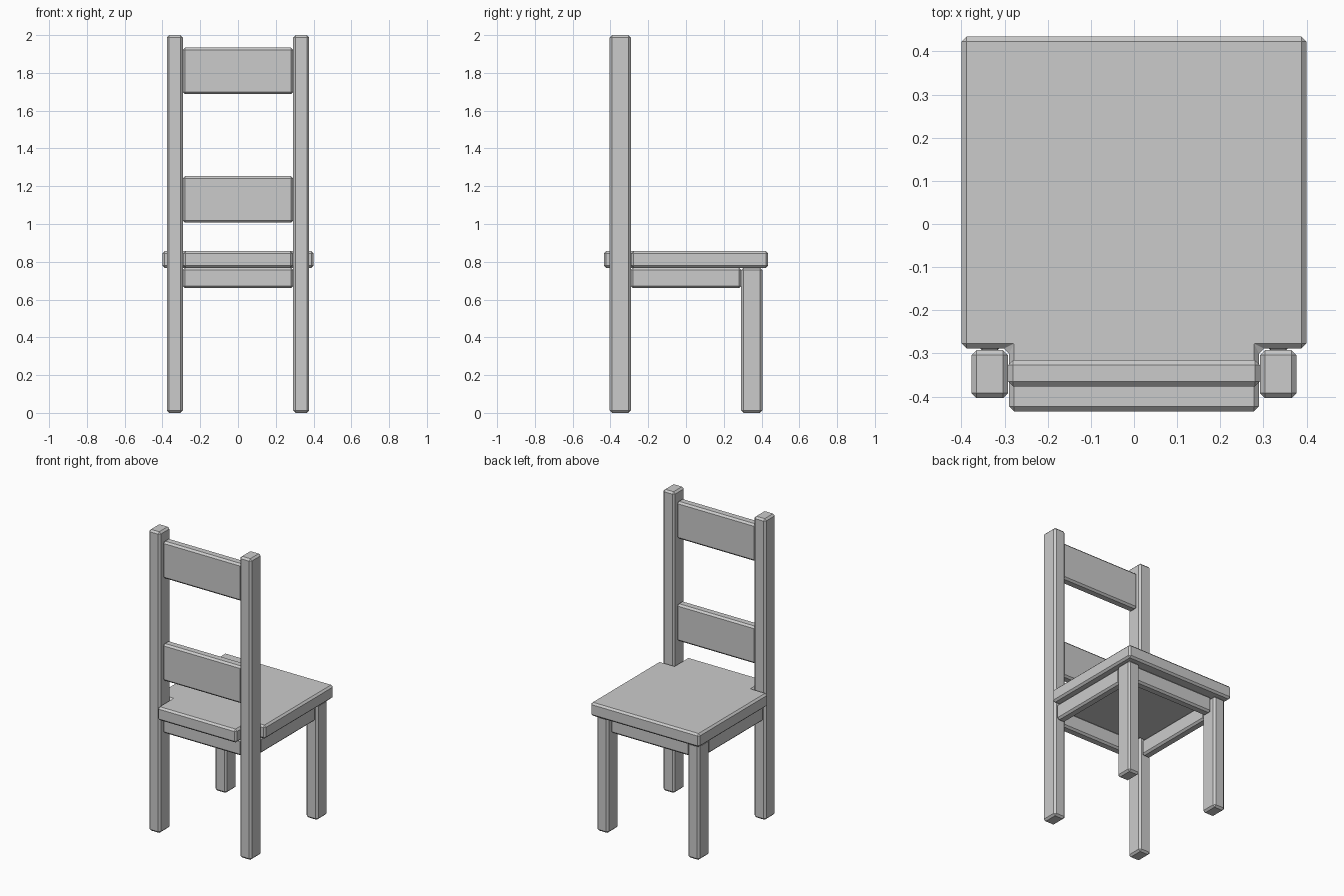
import bpy
import bmesh

cube = bpy.data.objects.get("Cube")
if cube:
    bpy.data.objects.remove(cube, do_unlink=True)

BEVEL = 0.012

grey = bpy.data.materials.new("plain_grey")
grey.use_nodes = True
grey.diffuse_color = (0.6, 0.6, 0.6, 1)
grey.node_tree.nodes["Principled BSDF"].inputs["Base Color"].default_value = (0.6, 0.6, 0.6, 1)


def prism(name, outline, z0, z1):
    """Extrude a flat outline upward and chamfer every edge."""
    bm = bmesh.new()
    base = bm.faces.new([bm.verts.new((x, y, z0)) for x, y in outline])
    top = bmesh.ops.extrude_face_region(bm, geom=[base])["geom"]
    for v in top:
        if isinstance(v, bmesh.types.BMVert):
            v.co.z = z1
    bmesh.ops.recalc_face_normals(bm, faces=bm.faces)
    mesh = bpy.data.meshes.new(name)
    bm.to_mesh(mesh)
    bm.free()
    mesh.materials.append(grey)
    obj = bpy.data.objects.new(name, mesh)
    bpy.context.collection.objects.link(obj)
    chamfer = obj.modifiers.new("chamfer", "BEVEL")
    chamfer.width = BEVEL
    chamfer.segments = 1
    chamfer.limit_method = "ANGLE"
    return obj


def box(name, x, y, z):
    return prism(name, [(x[0], y[0]), (x[1], y[0]), (x[1], y[1]), (x[0], y[1])], *z)


# Seat with corners notched around the tall posts
right_half = [(0.29, -0.435), (0.29, -0.289), (0.4, -0.289), (0.4, 0.435)]
left_half = [(-x, y) for x, y in reversed(right_half)]
prism("seat", right_half + left_half, 0.768, 0.857)

# Posts, legs and side rails, one of each per side
for side, s in (("left", 1), ("right", -1)):
    leg_x = sorted((s * 0.292, s * 0.377))
    box(side + "_back_post", leg_x, (-0.404, -0.292), (0, 2))
    box(side + "_front_leg", leg_x, (0.292, 0.404), (0, 0.768))
    rail_x = sorted((s * 0.304, s * 0.365))
    box(side + "_seat_rail", rail_x, (-0.292, 0.292), (0.66, 0.768))

# Cross rails under the seat
for name, y in (("back", -0.346), ("front", 0.346)):
    box(name + "_seat_rail", (-0.292, 0.292), (y - 0.031, y + 0.031), (0.66, 0.768))

# Backrest slats
for name, z in (("lower", 1.007), ("upper", 1.687)):
    box(name + "_back_slat", (-0.292, 0.292), (-0.377, -0.315), (z, z + 0.247))
